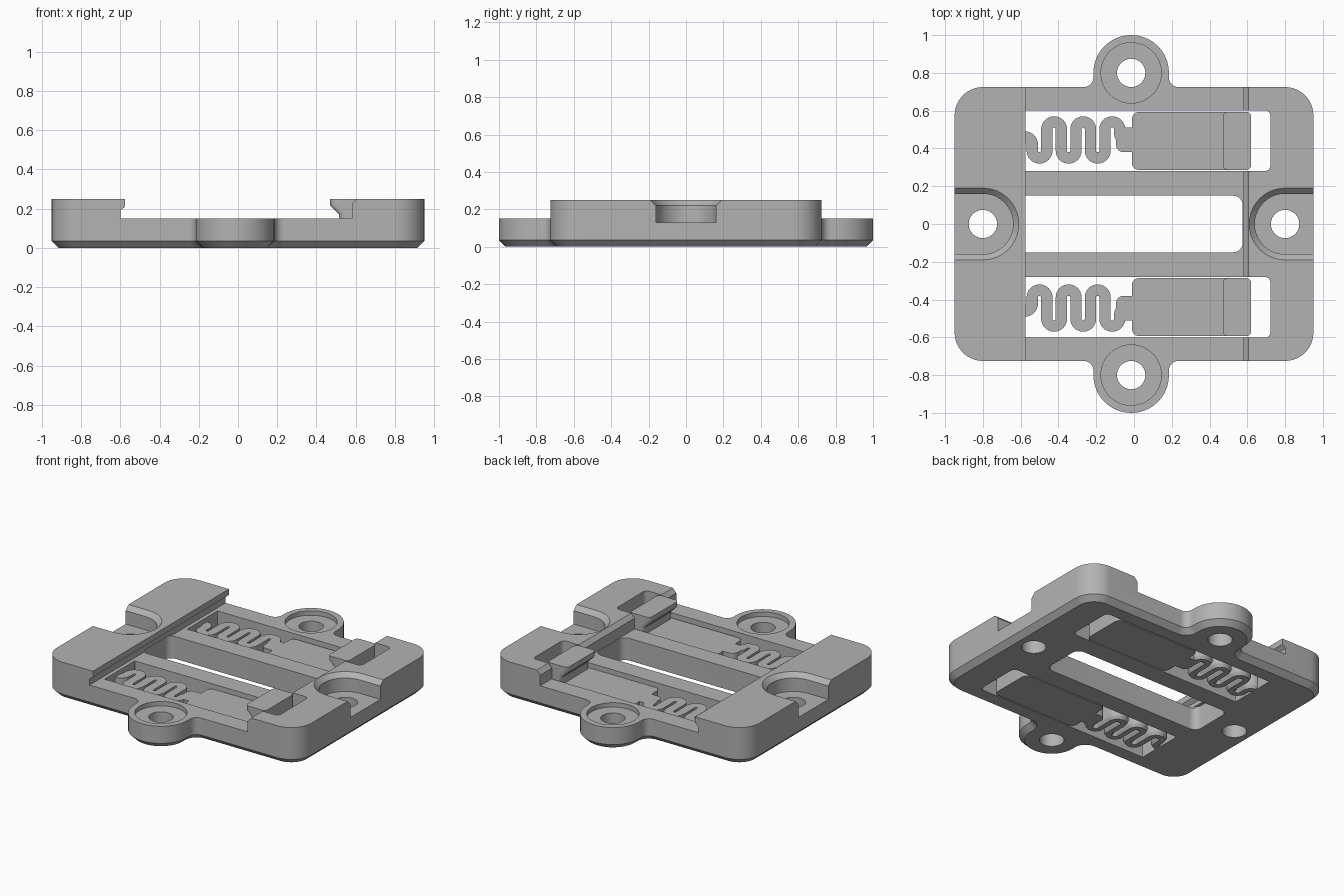
import bpy, bmesh
from math import sin, cos, pi
from mathutils import Vector

if "Cube" in bpy.data.objects:
    bpy.data.objects.remove(bpy.data.objects["Cube"])

grey = bpy.data.materials.new("plain grey")
grey.use_nodes = True
grey.diffuse_color = (0.45, 0.45, 0.45, 1)
grey.node_tree.nodes["Principled BSDF"].inputs["Base Color"].default_value = grey.diffuse_color


def finish(name, bm):
    bmesh.ops.recalc_face_normals(bm, faces=bm.faces)
    mesh = bpy.data.meshes.new(name)
    bm.to_mesh(mesh)
    bm.free()
    mesh.materials.append(grey)
    ob = bpy.data.objects.new(name, mesh)
    bpy.context.collection.objects.link(ob)
    return ob


def arc_corner(prev, p, nxt, r, steps=10):
    """Points rounding a square corner with radius r."""
    up, un = (prev - p).normalized(), (nxt - p).normalized()
    c = p + (up + un) * r
    return [c - r * (un * cos(t) + up * sin(t))
            for t in (i * pi / 2 / steps for i in range(steps + 1))]


def rounded(corners, radii, inset=0.0):
    """Counter-clockwise right-angled outline, rounded and inset."""
    pts = [Vector(c) for c in corners]
    n = len(pts)
    moved, rs = [], []
    for i, p in enumerate(pts):
        a = (p - pts[i - 1]).normalized()
        b = (pts[(i + 1) % n] - p).normalized()
        moved.append(p + inset * Vector((-a.y - b.y, a.x + b.x)))
        convex = a.x * b.y - a.y * b.x > 0
        rs.append(max(radii[i] + (-inset if convex else inset), 0.001))
    out = []
    for i in range(n):
        out += arc_corner(moved[i - 1], moved[i], moved[(i + 1) % n], rs[i])
    return out


def skin(name, rings, closed=True):
    """Bridge equal rings of points and cap both ends."""
    bm = bmesh.new()
    vs = [[bm.verts.new(p) for p in ring] for ring in rings]
    n = len(vs[0])
    for lo, hi in zip(vs, vs[1:]):
        for i in range(n):
            j = (i + 1) % n
            bm.faces.new((lo[i], lo[j], hi[j], hi[i]))
    bm.faces.new(vs[0][::-1])
    bm.faces.new(vs[-1])
    return finish(name, bm)


def loft(name, corners, radii, levels):
    """Outline stacked through (height, inset) levels."""
    return skin(name, [[(p.x, p.y, z) for p in rounded(corners, radii, d)]
                       for z, d in levels])


def box(x0, x1, y0, y1):
    return [(x0, y0), (x1, y0), (x1, y1), (x0, y1)]


def profile(name, pts, y0, y1):
    """Side profile in x and z, extruded along y."""
    return skin(name, [[(x, y, z) for x, z in pts] for y in (y0, y1)])


def cylinder(x, y, r, z0, z1):
    return skin("cutter", [[(x + r * cos(a), y + r * sin(a), z)
                            for a in (i * pi / 24 for i in range(48))]
                           for z in (z0, z1)])


def cut(target, cutter):
    mod = target.modifiers.new("cut", "BOOLEAN")
    mod.operation, mod.solver, mod.object = "DIFFERENCE", "EXACT", cutter
    bpy.context.view_layer.objects.active = target
    bpy.ops.object.modifier_apply(modifier=mod.name)
    bpy.data.objects.remove(cutter)


# Plate with two round ears and a chamfered bottom edge
W, D, EAR = 0.95, 0.725, -0.015
front = [(-W, -D), (EAR - 0.2, -D), (EAR - 0.2, -1), (EAR + 0.2, -1), (EAR + 0.2, -D), (W, -D)]
radii = [0.15, 0.05, 0.199, 0.199, 0.05, 0.15]
outline = front + [(x, -y) for x, y in front[::-1]]
frame = loft("frame", outline, radii + radii[::-1],
             [(0, 0.035), (0.035, 0), (0.25, 0)])

# Lowered middle, undercut on the left and with a lead-in on the right
cut(frame, profile("cutter", [(-0.6, 0.15), (0.58, 0.15), (0.58, 0.222), (0.605, 0.25),
                              (0.605, 0.3), (-0.575, 0.3), (-0.575, 0.21), (-0.6, 0.19)],
                   -1.1, 1.1))

# Central slot
cut(frame, loft("cutter", box(-0.62, 0.575, -0.15, 0.15), [0.05] * 4,
                [(-0.1, 0), (0.16, 0)]))

for s in (-1, 1):
    # Spring channel
    ys = sorted((s * 0.28, s * 0.602))
    cut(frame, loft("cutter", box(-0.574, 0.722, *ys), [0.004, 0.03, 0.03, 0.004],
                    [(-0.1, 0), (0.4, 0)]))
    # Side screw pocket, open outwards, with a chamfered rim
    xs = sorted((s * 0.64, s * 1.2))
    rr = [0.159 if x == s * 0.64 else 0.01 for x, y in box(*xs, -0.16, 0.16)]
    cut(frame, loft("cutter", box(*xs, -0.16, 0.16), rr,
                    [(0.13, 0), (0.22, 0), (0.26, -0.04)]))
    cut(frame, cylinder(s * 0.8, 0, 0.075, -0.1, 0.4))
    # Ear recess and hole
    cut(frame, cylinder(EAR, s * 0.8, 0.16, 0.12, 0.4))
    cut(frame, cylinder(EAR, s * 0.8, 0.075, -0.1, 0.4))

TOP = 0.12


def spring(name, s):
    """Serpentine strip with chamfered lower edges."""
    path, high = [(-0.6, 0.46), (-0.5385, 0.46)], False
    for k in range(7):
        x = -0.5385 + 0.077 * k
        y = 0.54 if k % 2 else 0.35
        if k < 6:
            path += [(x, y), (x + 0.077, y)]
    path += [(-0.0765, 0.445), (0.03, 0.445)]
    pts = [Vector((x, y)) for x, y in path]
    line = [pts[0]]
    for a, b, c in zip(pts, pts[1:], pts[2:]):
        line += arc_corner(a, b, c, 0.038, 8)
    line.append(pts[-1])
    section = [(-0.03, TOP), (-0.03, 0.02), (-0.018, 0), (0.018, 0), (0.03, 0.02), (0.03, TOP)]
    rings = []
    for i, p in enumerate(line):
        t = (line[min(i + 1, len(line) - 1)] - line[max(i - 1, 0)]).normalized()
        rings.append([(p.x - t.y * w, s * (p.y + t.x * w), z) for w, z in section])
    return skin(name, rings)


parts = [frame]
for s, side in ((-1, "front"), (1, "back")):
    parts.append(spring(side + "_spring", s))
    flat = [(0, 0), (TOP, 0)]
    # Neck and sliding pad
    parts.append(loft(side + "_latch_neck", box(-0.095, 0.03, *sorted((s * 0.38, s * 0.51))),
                      [0.04] * 4, flat))
    ys = sorted((s * 0.287, s * 0.593))
    parts.append(loft(side + "_latch_pad", box(-0.01, 0.62, *ys), [0.035] * 4, flat))
    # Hooked latch head
    head = profile(side + "_latch_head",
                   [(0.52, 0.1), (0.62, 0.1), (0.62, 0.25), (0.47, 0.25), (0.47, 0.215),
                    (0.515, 0.17)], *ys)
    bm = bmesh.new()
    bm.from_mesh(head.data)
    edges = [e for e in bm.edges
             if abs(e.verts[0].co.y - e.verts[1].co.y) < 0.001
             and abs(e.verts[0].co.z - e.verts[1].co.z) > 0.02]
    bmesh.ops.bevel(bm, geom=edges, offset=0.025, segments=4, profile=0.5, affect="EDGES")
    bm.to_mesh(head.data)
    bm.free()
    parts.append(head)

# Smooth round walls, crisp edges
bpy.ops.object.select_all(action="DESELECT")
for ob in parts:
    ob.select_set(True)
bpy.context.view_layer.objects.active = frame
bpy.ops.object.shade_smooth_by_angle(angle=pi / 6)
